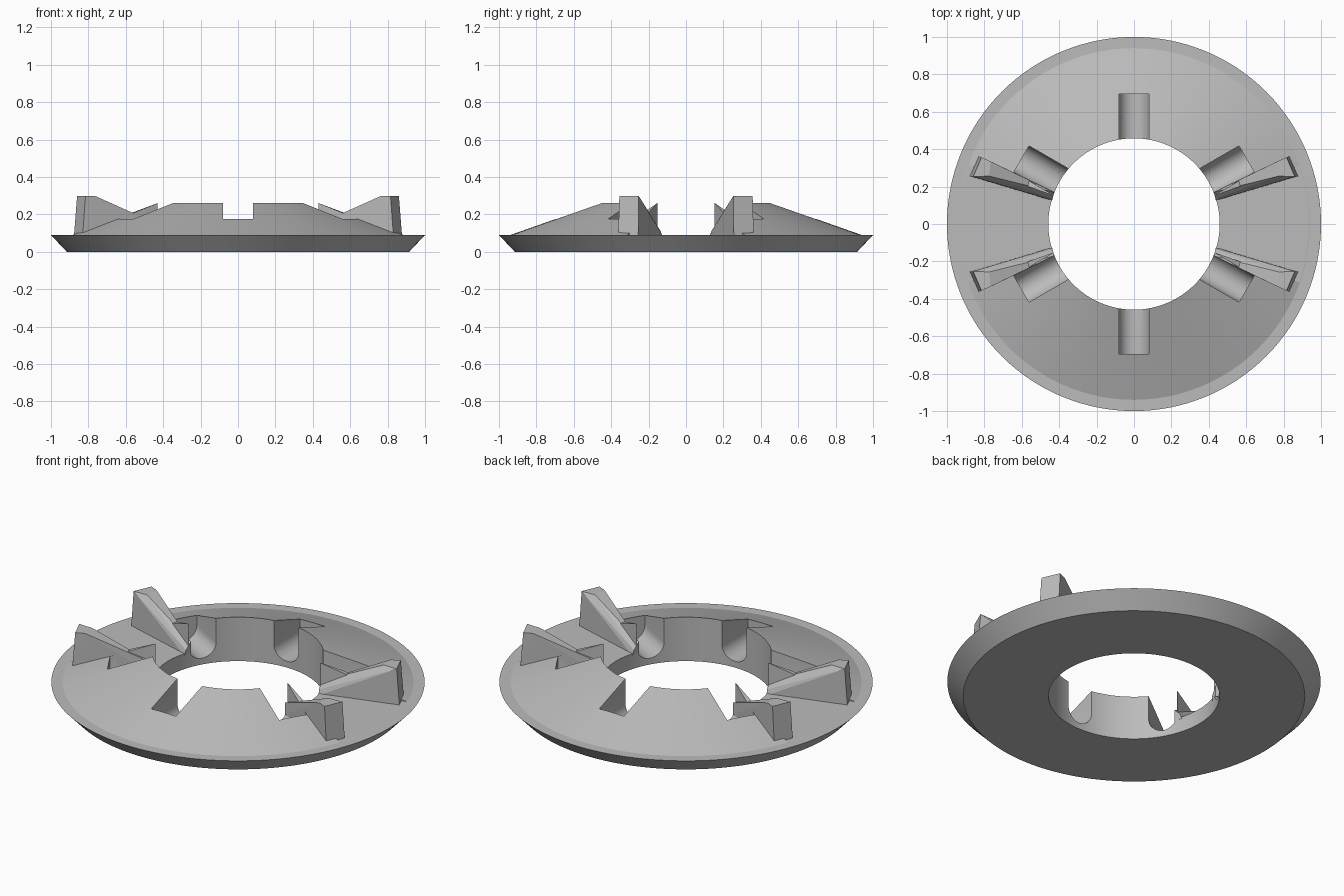
import bpy, bmesh
from math import radians, cos, sin, pi
from mathutils import Vector, Matrix

if "Cube" in bpy.data.objects:
    bpy.data.objects.remove(bpy.data.objects["Cube"])

SEGMENTS = 128
HOLE, FLOOR, CREST = 0.458, 0.09, 0.26

grey = bpy.data.materials.new("plain grey")
grey.use_nodes = True
grey.diffuse_color = (0.5, 0.5, 0.5, 1)
grey.node_tree.nodes["Principled BSDF"].inputs["Base Color"].default_value = (0.5, 0.5, 0.5, 1)


def finish(bm, name):
    bmesh.ops.recalc_face_normals(bm, faces=bm.faces)
    mesh = bpy.data.meshes.new(name)
    bm.to_mesh(mesh)
    bm.free()
    mesh.materials.append(grey)
    obj = bpy.data.objects.new(name, mesh)
    bpy.context.collection.objects.link(obj)
    return obj


def prism(bm, outline, offset):
    """Close an outline and extrude it by an offset."""
    face = bm.faces.new([bm.verts.new(p) for p in outline])
    result = bmesh.ops.extrude_face_region(bm, geom=[face], use_keep_orig=True)
    moved = [g for g in result["geom"] if isinstance(g, bmesh.types.BMVert)]
    bmesh.ops.translate(bm, verts=moved, vec=offset)


def cut(target, cutter):
    cutter.hide_render = True
    mod = target.modifiers.new("cut", 'BOOLEAN')
    mod.operation = 'DIFFERENCE'
    mod.solver = 'EXACT'
    mod.object = cutter
    bpy.context.view_layer.objects.active = target
    bpy.ops.object.modifier_apply(modifier=mod.name)
    bpy.data.objects.remove(cutter)


# Ring body: turned profile with bevelled underside and conical top
profile = [(HOLE, 0), (0.915, 0), (1, FLOOR), (0.94, FLOOR), (HOLE, CREST)]
bm = bmesh.new()
rings = []
for i in range(SEGMENTS):
    a = 2 * pi * i / SEGMENTS
    rings.append([bm.verts.new((r * cos(a), r * sin(a), z)) for r, z in profile])
for i, ring in enumerate(rings):
    following = rings[(i + 1) % SEGMENTS]
    for j in range(len(profile)):
        k = (j + 1) % len(profile)
        bm.faces.new((ring[j], following[j], following[k], ring[k]))
body = finish(bm, "ring_body")

# Low flat sectors on both sides
bm = bmesh.new()
spread = radians(19.5)
for side in (-1, 1):
    outline = [(side * r * cos(a), r * sin(a), FLOOR + 0.001)
               for r, a in ((0.2, -spread), (1.15, -spread), (1.15, spread), (0.2, spread))]
    prism(bm, outline, Vector((0, 0, 0.4)))
cut(body, finish(bm, "sector_cutter"))

# Six radial slots with rounded floors
bm = bmesh.new()
half, axis_z = 0.081, 0.118
for n in range(6):
    turn = Matrix.Rotation(radians(30 + 60 * n), 4, 'Z')
    u_shape = [(0.3, half * cos(pi + pi * i / 16), axis_z + half * sin(pi + pi * i / 16))
               for i in range(17)]
    u_shape += [(0.3, half, 0.5), (0.3, -half, 0.5)]
    prism(bm, [turn @ Vector(p) for p in u_shape], turn @ Vector((0.395, 0, 0)))
cut(body, finish(bm, "slot_cutter"))

# Four tapered fins beside the flat sectors: (radius, sideways, height)
fin_points = [
    (0.455, -0.032, 0.08), (0.46, 0.016, 0.08),
    (0.455, -0.022, 0.11), (0.46, 0.014, 0.148),
    (0.912, -0.06, 0.08), (0.905, 0.056, 0.08),
    (0.895, -0.056, 0.3), (0.888, 0.056, 0.3),
    (0.815, -0.024, 0.3), (0.835, 0.052, 0.3),
]
turn = Matrix.Rotation(radians(20), 4, 'Z')
fins = []
for sx, x_name in ((1, "left"), (-1, "right")):
    for sy, y_name in ((-1, "front"), (1, "back")):
        bm = bmesh.new()
        for p in fin_points:
            v = turn @ Vector(p)
            bm.verts.new((v.x * sx, v.y * sy, v.z))
        bmesh.ops.convex_hull(bm, input=bm.verts)
        fins.append(finish(bm, f"{y_name}_{x_name}_fin"))

# Smooth the turned surfaces, keep edges crisp
bpy.ops.object.select_all(action='DESELECT')
body.select_set(True)
bpy.context.view_layer.objects.active = body
bpy.ops.object.shade_smooth_by_angle(angle=radians(18))
